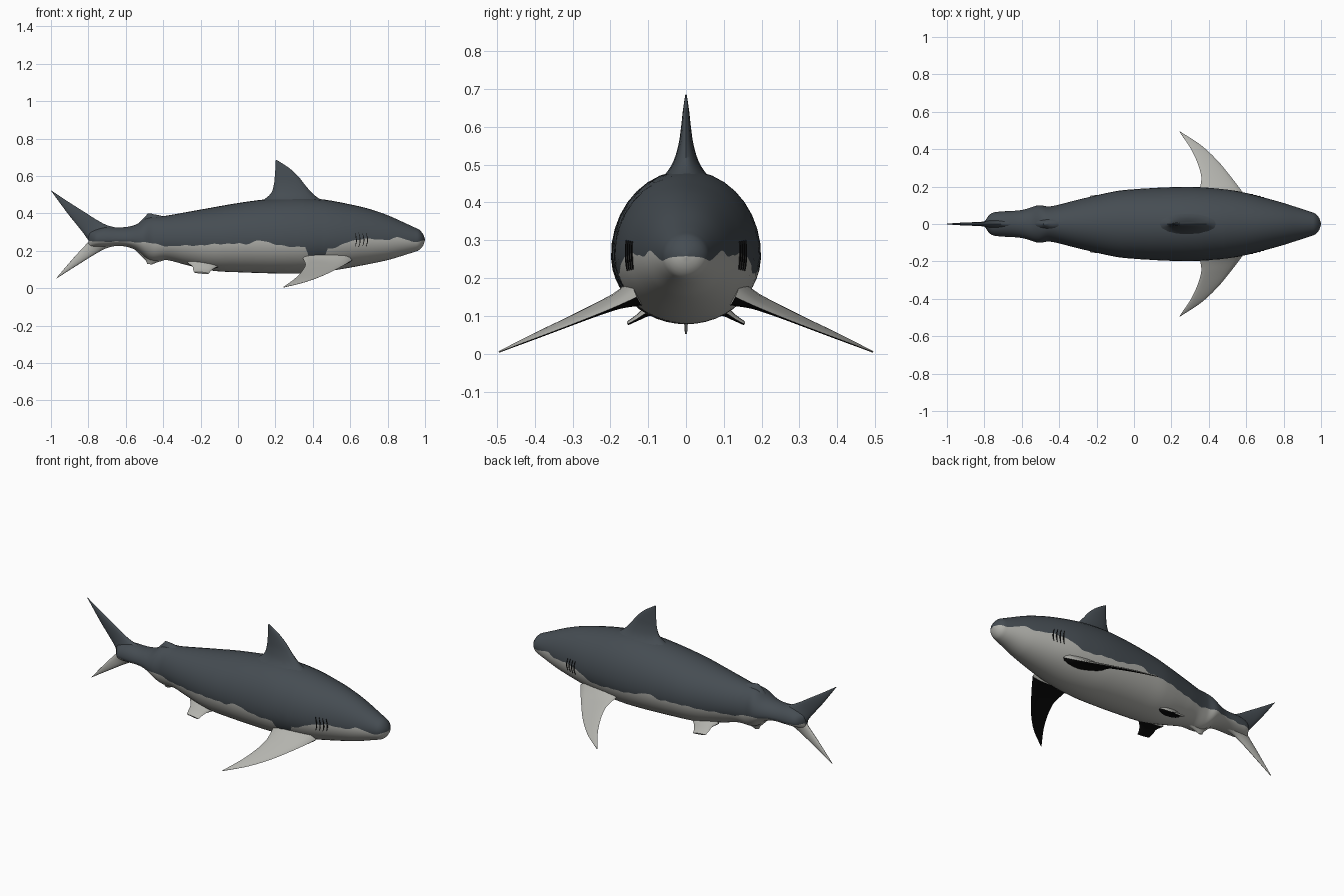
import bpy, bmesh, math
from mathutils import Vector

cube = bpy.data.objects.get("Cube")
if cube:
    bpy.data.objects.remove(cube, do_unlink=True)


def material(name, rgb):
    mat = bpy.data.materials.new(name)
    mat.use_nodes = True
    mat.diffuse_color = (*rgb, 1)
    mat.node_tree.nodes["Principled BSDF"].inputs["Base Color"].default_value = (*rgb, 1)
    return mat


SLATE = material("slate back", (0.06, 0.073, 0.085))
PALE = material("pale belly", (0.45, 0.45, 0.42))
BLACK = material("black underside", (0.004, 0.004, 0.004))


def smooth(points, x):
    """Smooth curve through (x, value) points."""
    def slope(i):
        a, b = points[max(i - 1, 0)], points[min(i + 1, len(points) - 1)]
        return (b[1] - a[1]) / (b[0] - a[0])
    x = min(max(x, points[0][0]), points[-1][0])
    i = max(k for k in range(len(points) - 1) if points[k][0] <= x)
    (xa, va), (xb, vb) = points[i], points[i + 1]
    d = xb - xa
    t = (x - xa) / d
    u = 1 - t
    return (va * u * u * (1 + 2 * t) + vb * t * t * (1 + 2 * u)
            + d * t * u * (slope(i) * u - slope(i + 1) * t))


def loft(name, rings, mats, pick):
    """Skin closed rings; pick(ring, segment) gives the material index."""
    bm = bmesh.new()
    loops = [[bm.verts.new(p) for p in ring] for ring in rings]
    n = len(rings[0])
    for r in range(len(loops) - 1):
        for k in range(n):
            j = (k + 1) % n
            f = bm.faces.new((loops[r][k], loops[r][j], loops[r + 1][j], loops[r + 1][k]))
            f.material_index = pick(r, k)
    for loop in (loops[0], loops[-1]):
        bm.faces.new(loop)
    bmesh.ops.recalc_face_normals(bm, faces=bm.faces)
    mesh = bpy.data.meshes.new(name)
    bm.to_mesh(mesh)
    bm.free()
    for m in mats:
        mesh.materials.append(m)
    obj = bpy.data.objects.new(name, mesh)
    bpy.context.collection.objects.link(obj)
    bpy.ops.object.select_all(action="DESELECT")
    obj.select_set(True)
    bpy.context.view_layer.objects.active = obj
    bpy.ops.object.shade_smooth_by_angle(angle=math.radians(50))
    return obj


# Body outlines along x
MID = 0.26
TOP = [(-.8, .30), (-.72, .325), (-.62, .325), (-.55, .338), (-.48, .378), (-.4, .385), (-.2, .42),
       (0, .455), (.15, .475), (.3, .485), (.45, .475), (.6, .448), (.7, .424), (.8, .39),
       (.9, .345), (.95, .322), (.97, .312), (.99, .288), (1, .262)]
BOTTOM = [(-.8, .22), (-.72, .222), (-.62, .225), (-.55, .205), (-.47, .15), (-.38, .15), (-.28, .125),
          (-.15, .095), (0, .085), (.3, .078), (.45, .087), (.6, .11), (.8, .15), (.9, .18),
          (.95, .196), (.97, .205), (.99, .228), (1, .258)]
WIDTH = [(-.8, .012), (-.77, .052), (-.74, .064), (-.6, .075), (-.51, .1), (-.45, .094), (-.3, .13),
         (-.1, .175), (0, .186), (.2, .197), (.35, .197), (.5, .184), (.6, .166), (.7, .14),
         (.8, .112), (.9, .08), (.95, .063), (.97, .055), (.99, .033), (1, .002)]
# Height where the dark back meets the pale belly
EDGE = [(-.8, .25), (-.5, .245), (-.38, .226), (-.1, .235), (0, .24), (.04, .232), (.12, .257),
        (.2, .232), (.34, .22), (.52, .215), (.58, .245), (.66, .262), (.8, .26), (.86, .27),
        (.93, .25), (1, .255)]
PATCH = [(.36, 0), (.39, .07), (.45, .07), (.48, 0)]


def skin(x, angle, side, grow=0.0):
    s = math.sin(angle)
    half = smooth(TOP, x) - MID if s > 0 else MID - smooth(BOTTOM, x)
    return Vector((x, side * (smooth(WIDTH, x) + grow) * math.cos(angle), MID + (half + grow) * s))


def edge_angle(x, side):
    z = smooth(EDGE, x) + .004 * math.sin(x * 61) * math.cos(x * 23)
    if side < 0:
        z -= smooth(PATCH, x)
    half = smooth(TOP, x) - MID if z > MID else MID - smooth(BOTTOM, x)
    return math.asin(max(-.9, min(.9, (z - MID) / half)))


SEG = 10


def body_ring(x):
    ring = []
    for side in (1, -1):
        e, q = edge_angle(x, side), math.pi / 2
        arc = [-q + (e + q) * k / SEG for k in range(SEG)]
        arc += [e + (q - e) * k / SEG for k in range(SEG + 1)]
        pts = [skin(x, a, side) for a in arc]
        ring += pts[:-1] if side > 0 else pts[:0:-1]
    return ring


stations = [-.8 + .01 * i for i in range(180)] + [.995, .998, 1]
loft("body", [body_ring(x) for x in stations], [SLATE, PALE],
     lambda r, k: 0 if SEG <= k < 3 * SEG else 1)

# Gill slits: thin curved strips on both flanks
for side, label in ((1, "left"), (-1, "right")):
    for i in range(4):
        rings = []
        for k in range(9):
            a = -.28 + .5 * k / 8
            x = .625 + .02 * i + .008 * math.sin(k * .4)
            w = .0025 * math.sin(math.pi * (k + .5) / 9)
            rings.append([skin(x + dx, a, side, g) for dx, g in
                          ((-w, -.003), (w, -.003), (w, .003), (-w, .003))])
        loft(f"{label}_gill_slit_{i + 1}", rings, [BLACK], lambda r, k: 0)


def fin(name, rows, normal, mats, steps=5, half=8):
    """Rows of (leading point, trailing point, half thickness), root to tip."""
    normal = Vector(normal).normalized()
    flat = [(*lead, *trail, h) for lead, trail, h in rows]
    curves = [[(i, row[c]) for i, row in enumerate(flat)] for c in range(7)]
    rings = []
    for s in range((len(rows) - 1) * steps + 1):
        v = [smooth(c, s / steps) for c in curves]
        lead, trail = Vector(v[:3]), Vector(v[3:6])
        ring = []
        for k in range(2 * half):
            a = math.pi * k / half
            ring.append(lead.lerp(trail, (1 - math.cos(a)) / 2) + normal * v[6] * math.sin(a))
        rings.append(ring)
    return loft(name, rings, mats, lambda r, k: 0 if k < half or len(mats) < 2 else 1)


def upright(name, rows, mat):
    """Fin on the centre plane from (lead x, z, trail x, z, half thickness) rows."""
    fin(name, [((a, 0, b), (c, 0, d), h) for a, b, c, d, h in rows], (0, 1, 0), [mat])


upright("dorsal_fin", [(.50, .445, .08, .445, .085), (.44, .475, .14, .475, .055),
                       (.40, .505, .178, .51, .034), (.36, .55, .192, .555, .02),
                       (.32, .6, .197, .6, .013), (.27, .645, .2, .645, .008),
                       (.206, .686, .2, .682, .002)], SLATE)
upright("second_dorsal_fin", [(-.36, .37, -.55, .325, .04), (-.41, .387, -.515, .365, .025),
                              (-.45, .395, -.49, .39, .012), (-.465, .399, -.485, .398, .004)], SLATE)
upright("anal_fin", [(-.35, .165, -.57, .225, .04), (-.4, .148, -.53, .185, .025),
                     (-.44, .135, -.495, .15, .012), (-.46, .126, -.485, .13, .004)], PALE)
upright("upper_tail_lobe", [(-.6, .315, -.79, .25, .03), (-.69, .333, -.8, .256, .024),
                            (-.75, .362, -.825, .292, .014), (-.81, .4, -.855, .33, .01),
                            (-.9, .457, -.915, .405, .008), (-1, .523, -.997, .517, .002)], SLATE)
upright("lower_tail_lobe", [(-.6, .235, -.79, .25, .03), (-.69, .218, -.8, .246, .024),
                            (-.75, .19, -.83, .215, .014), (-.86, .122, -.885, .155, .009),
                            (-.97, .052, -.968, .058, .003)], PALE)

# Paired fins: pale above, black below
for side, label in ((1, "left"), (-1, "right")):
    def paired(name, rows, normal):
        fin(f"{label}_{name}", [((a, side * b, c), (d, side * e, f), h) for a, b, c, d, e, f, h in rows],
            (normal[0], side * normal[1], normal[2]), [PALE, BLACK])

    paired("pectoral_fin", [(.61, .13, .15, .34, .13, .175, .035), (.57, .185, .125, .352, .19, .15, .018),
                            (.52, .25, .098, .36, .25, .124, .011), (.45, .335, .065, .342, .32, .09, .008),
                            (.36, .42, .033, .305, .4, .052, .006), (.246, .495, .004, .243, .493, .006, .002)],
           (0, .4, .9))
    paired("pelvic_fin", [(-.08, .07, .125, -.27, .07, .135, .025), (-.125, .105, .108, -.245, .1, .118, .014),
                          (-.145, .13, .092, -.24, .125, .1, .008), (-.155, .155, .078, -.235, .15, .085, .005)],
           (0, .5, .85))
